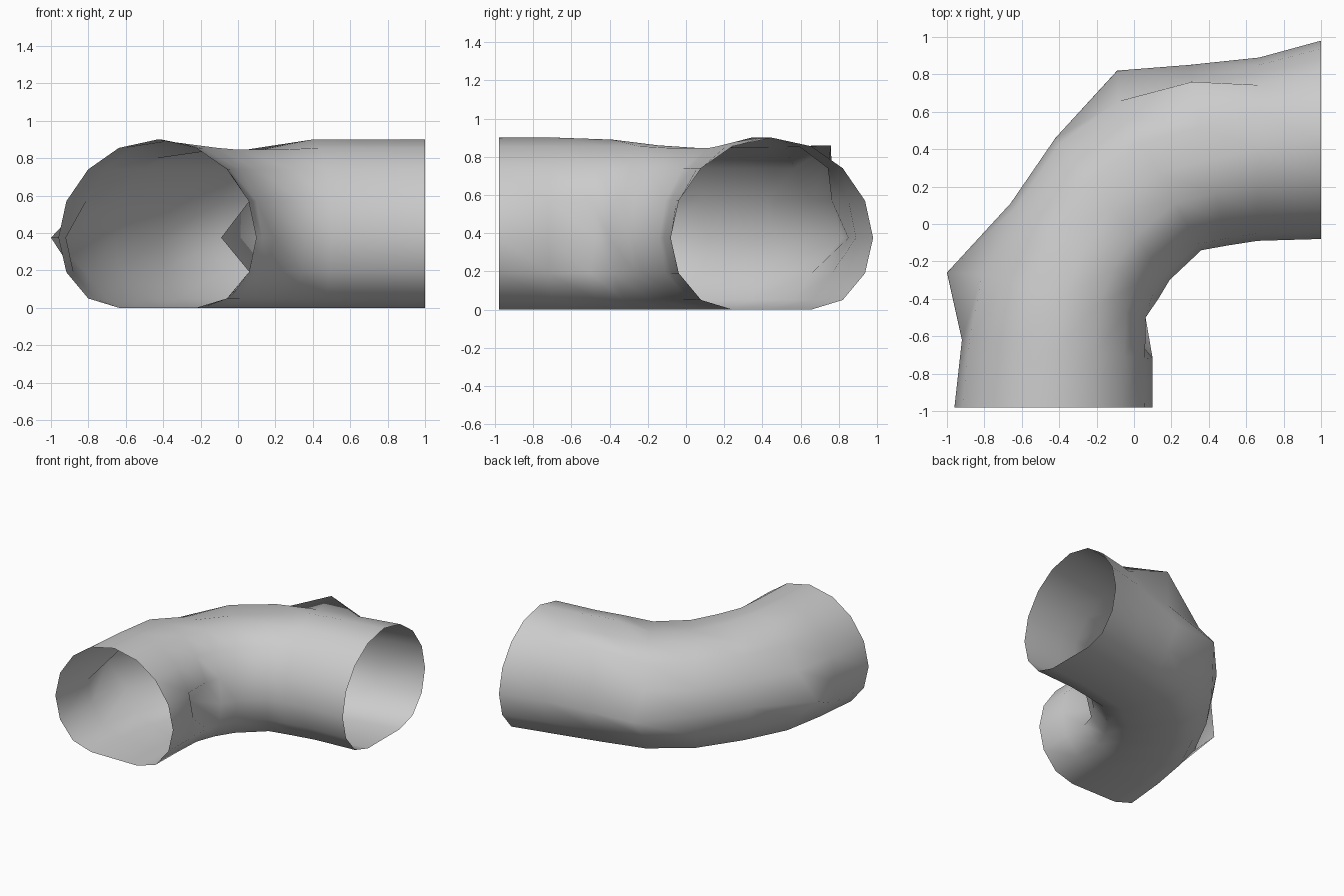
import bpy
import bmesh

if "Cube" in bpy.data.objects:
    bpy.data.objects.remove(bpy.data.objects["Cube"])

# Half cross-section, top to bottom: (fraction of half width, height)
half = [(0.39, 0.855), (0.70, 0.74), (0.92, 0.57), (1.0, 0.375),
        (0.92, 0.19), (0.70, 0.05), (0.39, 0.0)]
# Full loop: top, inner side downwards, outer side upwards
profile = [(0.0, 0.9)] + [(-u, z) for u, z in half] + half[::-1]
INNER, OUTER, OUTER_SHOULDER, OUTER_TOP = 4, 11, 13, 14

# Rings along the elbow: inner point, outer point, top height
rings = [
    ((0.10, -0.98), (-0.96, -0.98), 0.90),
    ((0.10, -0.72), (-0.92, -0.62), 0.90),
    ((0.10, -0.51), (-0.85, -0.26), 0.89),
    ((0.13, -0.40), (-0.66, 0.11), 0.86),
    ((0.19, -0.30), (-0.42, 0.46), 0.845),
    ((0.36, -0.14), (-0.10, 0.69), 0.845),
    ((0.50, -0.115), (0.30, 0.80), 0.90),
    ((0.66, -0.09), (0.67, 0.89), 0.90),
    ((1.00, -0.08), (1.00, 0.98), 0.90),
]
# Dents and pulled-out points along the bend
overrides = {
    (2, INNER): (-0.09, -0.48, 0.375),
    (2, OUTER): (-1.0, -0.26, 0.375),
    (3, OUTER_TOP): (-0.43, -0.04, 0.80),
    (5, OUTER): (-0.09, 0.82, 0.375),
    (6, OUTER): (0.29, 0.85, 0.375),
    (6, OUTER_SHOULDER): (0.31, 0.76, 0.86),
}

# Open elbow pipe
bm = bmesh.new()
loops = []
for i, (a, b, top) in enumerate(rings):
    loop = []
    for j, (u, z) in enumerate(profile):
        t = (u + 1) / 2
        co = (a[0] + (b[0] - a[0]) * t, a[1] + (b[1] - a[1]) * t, min(z, top))
        loop.append(bm.verts.new(overrides.get((i, j), co)))
    loops.append(loop)
n = len(profile)
for p, q in zip(loops, loops[1:]):
    for j in range(n):
        k = (j + 1) % n
        bm.faces.new((p[j], p[k], q[k], q[j])).smooth = True
bmesh.ops.recalc_face_normals(bm, faces=bm.faces)

# Make sure the normals face outwards (bottom faces look down)
bm.normal_update()
lowest = min(bm.faces, key=lambda f: f.calc_center_median().z)
if lowest.normal.z > 0:
    bmesh.ops.reverse_faces(bm, faces=bm.faces)

mesh = bpy.data.meshes.new("elbow_pipe")
bm.to_mesh(mesh)
bm.free()
bpy.context.collection.objects.link(bpy.data.objects.new("elbow_pipe", mesh))
